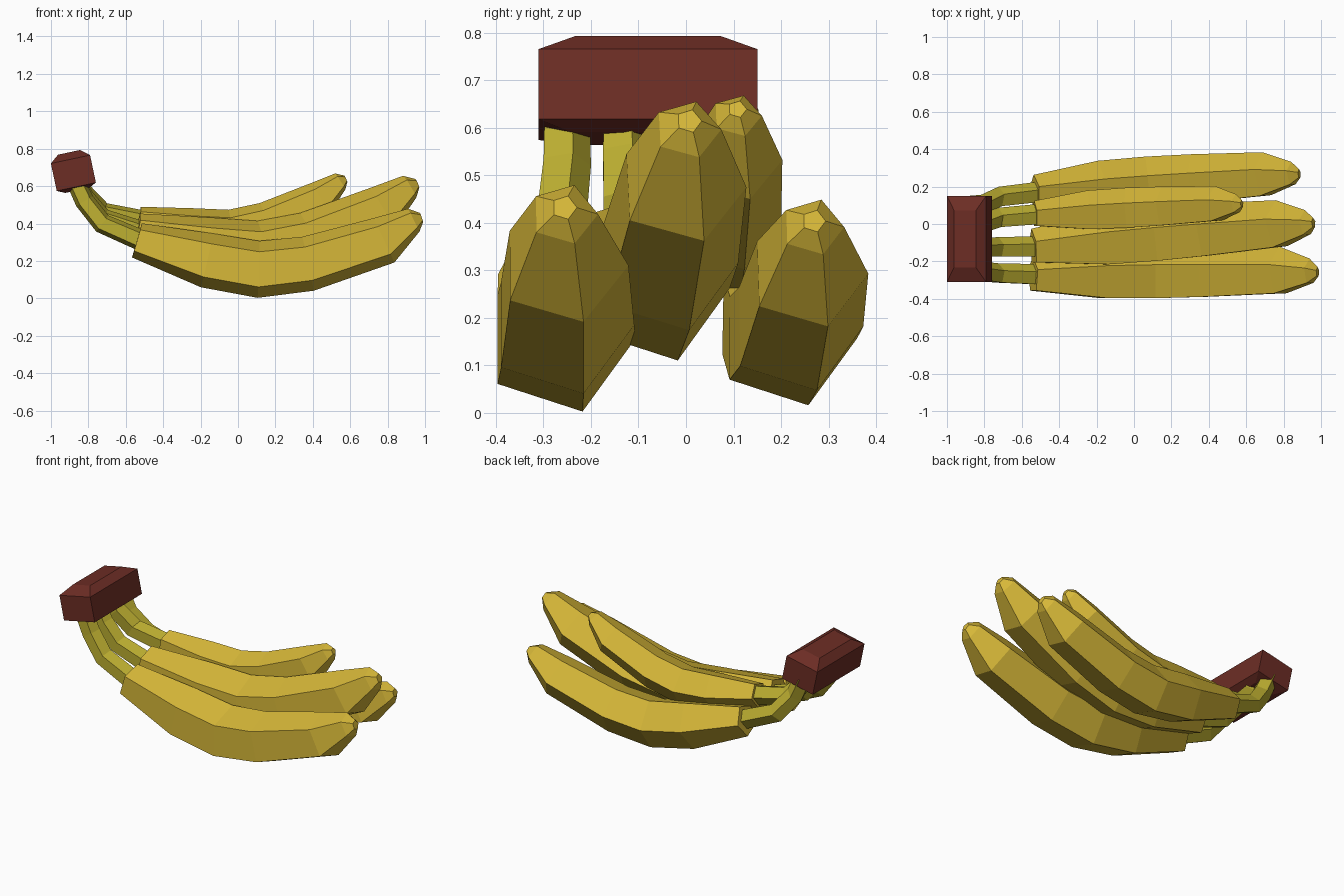
import bpy, bmesh, math
from mathutils import Vector, Matrix

if "Cube" in bpy.data.objects:
    bpy.data.objects.remove(bpy.data.objects["Cube"])


def material(name, rgb):
    m = bpy.data.materials.new(name)
    m.diffuse_color = (*rgb, 1)
    m.use_nodes = True
    m.node_tree.nodes["Principled BSDF"].inputs["Base Color"].default_value = m.diffuse_color
    return m


YELLOW = material("banana yellow", (0.68, 0.48, 0.04))
GREENISH = material("stem olive yellow", (0.50, 0.42, 0.03))
BROWN = material("crown brown", (0.15, 0.026, 0.018))


def finish(bm, name, mat):
    bmesh.ops.recalc_face_normals(bm, faces=bm.faces)
    me = bpy.data.meshes.new(name)
    bm.to_mesh(me)
    bm.free()
    me.materials.append(mat)
    ob = bpy.data.objects.new(name, me)
    bpy.context.collection.objects.link(ob)
    return ob


def skin(rings, name, mat):
    """Join rings of points into a closed flat-faced body."""
    bm = bmesh.new()
    loops = [[bm.verts.new(p) for p in ring] for ring in rings]
    n = len(loops[0])
    for a, b in zip(loops, loops[1:]):
        for i in range(n):
            j = (i + 1) % n
            bm.faces.new((a[i], a[j], b[j], b[i]))
    bm.faces.new(loops[0])
    bm.faces.new(loops[-1])
    return finish(bm, name, mat)


def tube(path, radii, name, mat, xf=Matrix.Identity(4)):
    """Five-sided tube; the section has one corner towards +y."""
    pts = [Vector(p) for p in path]
    rings = []
    for k, (p, r) in enumerate(zip(pts, radii)):
        t = Vector()
        if k > 0:
            t += (p - pts[k - 1]).normalized()
        if k < len(pts) - 1:
            t += (pts[k + 1] - p).normalized()
        t.y = 0
        t.normalize()
        up = Vector((-t.z, 0, t.x))
        rings.append([xf @ (p + r * (math.cos(a) * Vector((0, 1, 0)) + math.sin(a) * up))
                      for a in (math.tau * i / 5 for i in range(5))])
    return skin(rings, name, mat)


# banana body along x, relative to its stem end: (x, z, radius)
BODY = [(0, 0, 0.10), (0.375, -0.107, 0.155), (0.65, -0.155, 0.16),
        (0.915, -0.125, 0.155), (1.32, 0.0, 0.138), (1.48, 0.108, 0.072),
        (1.522, 0.122, 0.027)]

# name, stem-end position, scale, yaw, pitch, stem y at the crown
BUNCH = [("front", (-0.54, -0.275, 0.31), 1.0, 0.7, 0.0, -0.255),
         ("middle", (-0.54, -0.125, 0.36), 1.0, 5.0, 5.0, -0.13),
         ("short", (-0.53, 0.05, 0.42), 0.74, 3.0, 6.6, 0.0),
         ("back", (-0.53, 0.17, 0.31), 0.93, 4.0, -0.8, 0.10)]

for name, base, s, yaw, pitch, ys in BUNCH:
    xf = (Matrix.Translation(base) @ Matrix.Rotation(math.radians(yaw), 4, 'Z')
          @ Matrix.Rotation(math.radians(-pitch), 4, 'Y') @ Matrix.Scale(s, 4))
    tube([(x, 0, z) for x, z, r in BODY], [r for x, z, r in BODY],
         name + "_banana", YELLOW, xf)
    # curved stem from banana up into the crown
    bx, by, bz = base
    lift = bz - 0.31
    tube([(bx + 0.05, by, bz - 0.012),
          (-0.725, by * 0.6 + ys * 0.4, 0.40 + lift * 0.55),
          (-0.82, ys, 0.52 + lift * 0.35),
          (-0.875, ys, 0.64)],
         [0.06, 0.057, 0.055, 0.052], name + "_stem", GREENISH)

# crown: tilted block with tapered top and bottom
xf = Matrix.Translation((-0.88, -0.08, 0.67)) @ Matrix.Rotation(math.radians(-12), 4, 'Y')
levels = [(-0.095, 0.065, 0.16), (-0.075, 0.107, 0.23),
          (0.075, 0.107, 0.23), (0.113, 0.06, 0.153)]
skin([[xf @ Vector((sx * hx, sy * hy, z))
       for sx, sy in ((-1, -1), (1, -1), (1, 1), (-1, 1))]
      for z, hx, hy in levels], "crown", BROWN)
